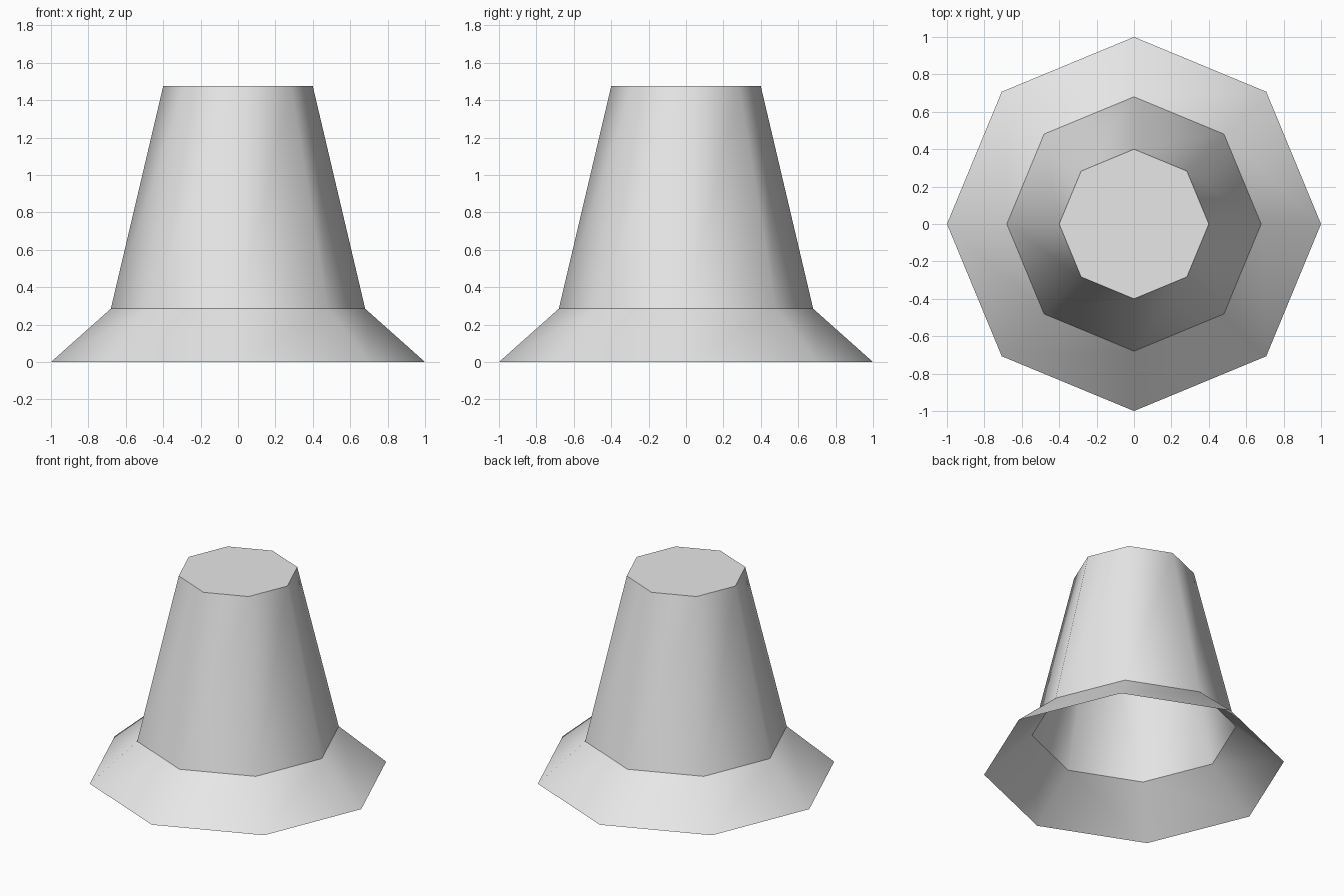
import bpy
import bmesh
from math import cos, sin, tau

SIDES = 8

# Remove the default cube
cube = bpy.data.objects.get("Cube")
if cube:
    bpy.data.objects.remove(cube, do_unlink=True)

# Plain grey material
grey = bpy.data.materials.new("light_grey")
grey.use_nodes = True
colour = (0.8, 0.8, 0.8, 1.0)
grey.diffuse_color = colour
grey.node_tree.nodes["Principled BSDF"].inputs["Base Color"].default_value = colour


def add_ring(bm, radius, z):
    """Octagon of vertices with corners on the x and y axes."""
    return [bm.verts.new((radius * cos(tau * i / SIDES), radius * sin(tau * i / SIDES), z))
            for i in range(SIDES)]


def build_hat(name, profile):
    """Open-bottomed shell with smooth bands, crisp rings and a flat cap."""
    bm = bmesh.new()
    rings = [add_ring(bm, r, z) for r, z in profile]
    for low, high in zip(rings, rings[1:]):
        for i in range(SIDES):
            j = (i + 1) % SIDES
            face = bm.faces.new((low[i], low[j], high[j], high[i]))
            face.smooth = True
    bm.faces.new(rings[-1])

    # Horizontal rings stay sharp, the sides blend smoothly
    for edge in bm.edges:
        a, b = edge.verts
        edge.smooth = abs(a.co.z - b.co.z) > 0.01

    mesh = bpy.data.meshes.new(name)
    bm.to_mesh(mesh)
    bm.free()
    mesh.materials.append(grey)
    obj = bpy.data.objects.new(name, mesh)
    bpy.context.collection.objects.link(obj)
    return obj


# Flared brim, tapering crown, flat top
build_hat("brimmed_hat", [(1.0, 0.0), (0.68, 0.285), (0.4, 1.475)])
